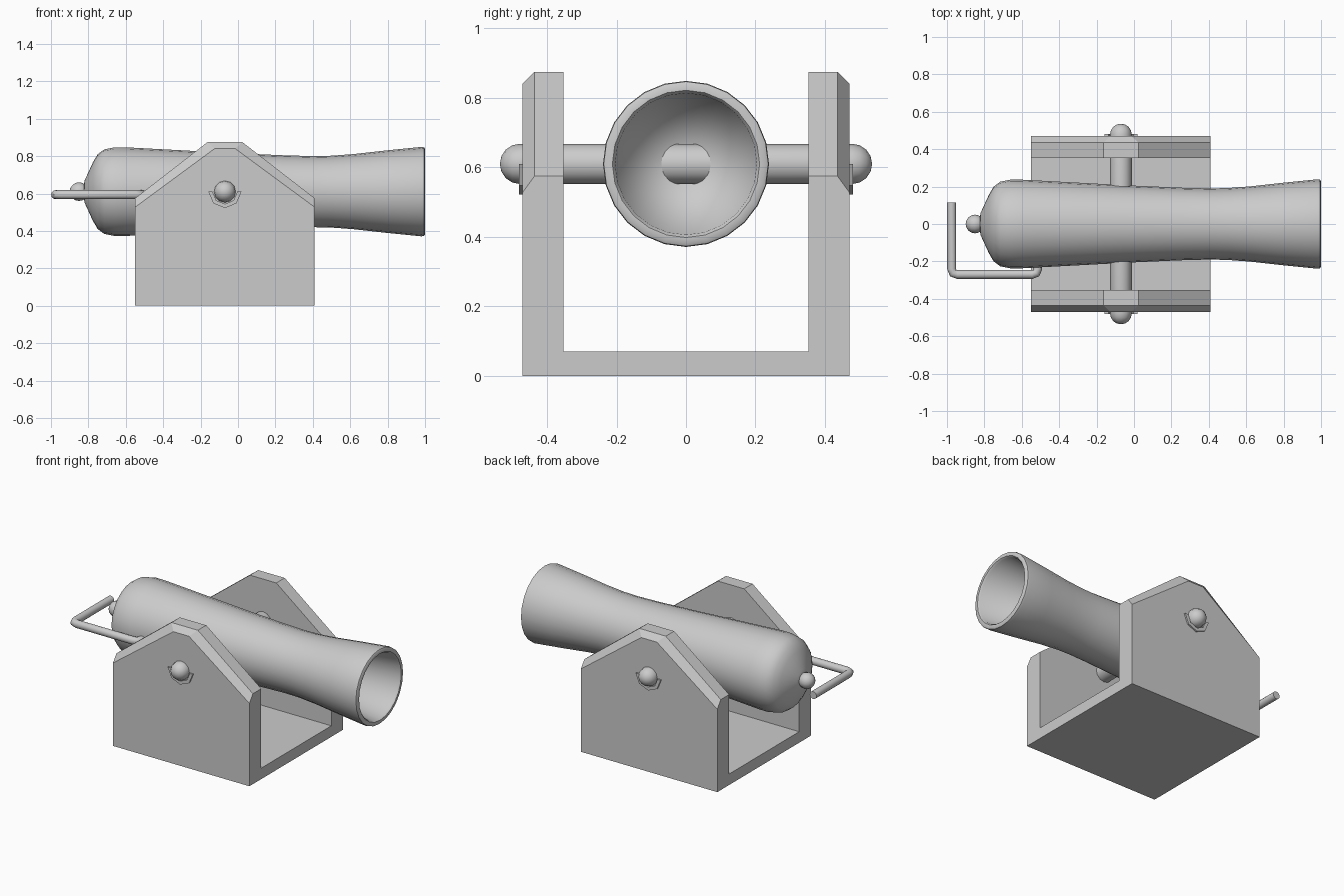
import bpy, bmesh, math
from mathutils import Matrix, Vector

if "Cube" in bpy.data.objects:
    bpy.data.objects.remove(bpy.data.objects["Cube"])

CX, AZ = -0.07, 0.61      # pivot position in x and z


def finish(name, bm, smooth=None):
    bmesh.ops.recalc_face_normals(bm, faces=bm.faces)
    me = bpy.data.meshes.new(name)
    bm.to_mesh(me)
    bm.free()
    ob = bpy.data.objects.new(name, me)
    bpy.context.collection.objects.link(ob)
    if smooth:
        bpy.ops.object.select_all(action='DESELECT')
        bpy.context.view_layer.objects.active = ob
        ob.select_set(True)
        bpy.ops.object.shade_smooth_by_angle(angle=math.radians(smooth))
    return ob


def lathe(name, profile, sides, matrix, smooth=40):
    """Revolve (distance along axis, radius) points about local x."""
    bm = bmesh.new()
    vs = [bm.verts.new((a, 0, r)) for a, r in profile]
    es = [bm.edges.new(p) for p in zip(vs, vs[1:])]
    bmesh.ops.spin(bm, geom=vs + es, cent=(0, 0, 0), axis=(1, 0, 0),
                   angle=math.tau, steps=sides)
    bmesh.ops.remove_doubles(bm, verts=bm.verts, dist=1e-4)
    bm.transform(matrix)
    return finish(name, bm, smooth)


def loft(name, loops, close_ends=True):
    """Skin between matching closed loops of points."""
    bm = bmesh.new()
    rings = [[bm.verts.new(p) for p in loop] for loop in loops]
    for a, b in zip(rings, rings[1:]):
        for i in range(len(a)):
            j = (i + 1) % len(a)
            bm.faces.new((a[i], a[j], b[j], b[i]))
    if close_ends:
        bm.faces.new(rings[0])
        bm.faces.new(rings[-1])
    return finish(name, bm)


# barrel with flared muzzle and tapering bore
barrel_profile = [
    (-0.83, 0), (-0.82, 0.06), (-0.775, 0.158), (-0.75, 0.2), (-0.715, 0.226),
    (-0.66, 0.237), (-0.6, 0.237), (-0.3, 0.221), (0, 0.205), (0.25, 0.194),
    (0.4, 0.19), (0.5, 0.192), (0.62, 0.201), (0.8, 0.221), (0.98, 0.239),
    (0.995, 0.237), (1.0, 0.228), (1.0, 0.212), (0.99, 0.204), (-0.55, 0)]
lathe("barrel", barrel_profile, 24, Matrix.Translation((0, 0, AZ)))

# knob on the breech
knob = [(-0.05 * math.cos(math.pi * i / 8), 0.05 * math.sin(math.pi * i / 8))
        for i in range(9)]
lathe("breech_knob", knob, 12, Matrix.Translation((-0.85, 0, AZ)))

# pivot axle with domed ends
cap = [(0.478 + 0.058 * math.sin(t), 0.058 * math.cos(t))
       for t in [math.pi / 2 * k / 4 for k in range(5)]]
axle = [(-a, r) for a, r in reversed(cap)] + cap
lathe("pivot_axle", axle, 12,
      Matrix.Translation((CX, 0, AZ)) @ Matrix.Rotation(math.pi / 2, 4, 'Z'))

# carriage floor
bm = bmesh.new()
bmesh.ops.create_cube(bm, size=1, matrix=Matrix.Translation((CX, 0, 0.035))
                      @ Matrix.Diagonal((0.96, 0.71, 0.07, 1)))
finish("carriage_floor", bm)


def outline(y, shoulder, top, half_top):
    h = [(0.48, 0), (0.48, shoulder), (half_top, top)]
    pts = h + [(-x, z) for x, z in reversed(h)]
    return [(CX + x, y, z) for x, z in pts]


for side, s in (("front", -1), ("back", 1)):
    # gabled side cheek with a chamfered outer edge
    loft(side + "_cheek", [outline(s * 0.352, 0.575, 0.875, 0.093),
                           outline(s * 0.436, 0.575, 0.875, 0.093),
                           outline(s * 0.471, 0.527, 0.84, 0.055)])
    # half-round bearing below the axle
    arc = [math.pi + math.pi * i / 4 for i in range(5)]
    flat = [(0.088 * math.cos(t), 0.088 * math.sin(t)) for t in arc]
    flat += [(0.066 * math.cos(t), 0.066 * math.sin(t)) for t in reversed(arc)]
    loft(side + "_bearing", [[(CX + x, s * y, AZ + z) for x, z in flat]
                             for y in (0.465, 0.481)])

# bent aiming handle: sweep a round section along mitred path
path = [Vector(p) for p in [(-0.975, 0.115, 0.594), (-0.975, -0.24, 0.594),
                            (-0.967, -0.262, 0.594), (-0.945, -0.27, 0.594),
                            (-0.545, -0.27, 0.594), (-0.523, -0.262, 0.594),
                            (-0.515, -0.24, 0.594), (-0.515, -0.2, 0.594)]]
loops = []
for i, p in enumerate(path):
    d = (path[min(i + 1, len(path) - 1)] - path[max(i - 1, 0)]).normalized()
    n = Vector((-d.y, d.x, 0))
    loops.append([p + 0.024 * (math.cos(k * math.tau / 12) * n
                               + math.sin(k * math.tau / 12) * Vector((0, 0, 1)))
                  for k in range(12)])
handle = loft("aiming_handle", loops)
bpy.ops.object.select_all(action='DESELECT')
bpy.context.view_layer.objects.active = handle
handle.select_set(True)
bpy.ops.object.shade_smooth_by_angle(angle=math.radians(40))
